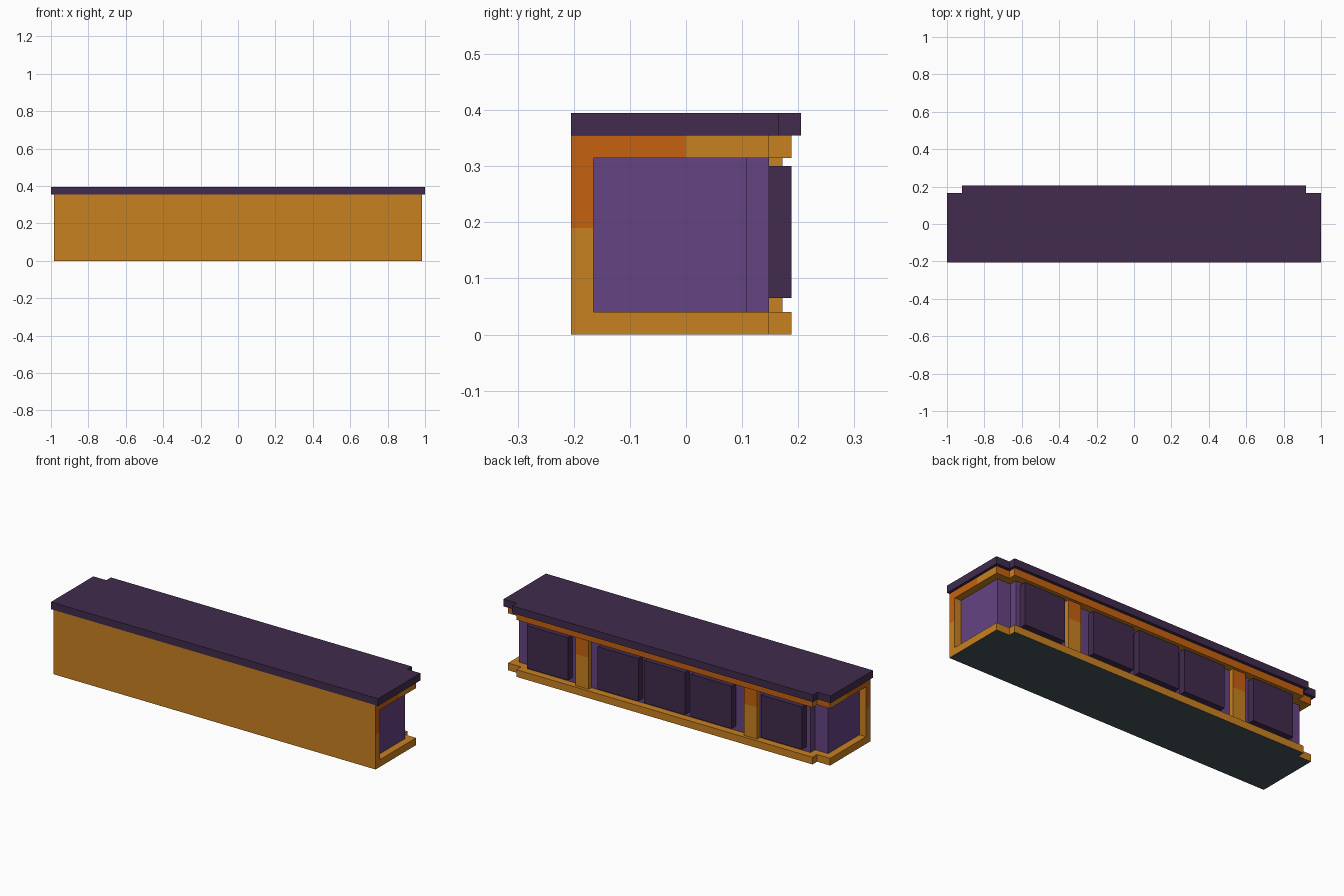
import bpy, bmesh
from mathutils import Vector

if "Cube" in bpy.data.objects:
    bpy.data.objects.remove(bpy.data.objects["Cube"])


def material(name, hex_colour):
    def lin(c):
        c /= 255
        return c / 12.92 if c <= 0.04045 else ((c + 0.055) / 1.055) ** 2.4
    m = bpy.data.materials.new(name)
    m.diffuse_color = (*[lin(int(hex_colour[i:i + 2], 16)) for i in (0, 2, 4)], 1)
    m.use_nodes = True
    m.node_tree.nodes["Principled BSDF"].inputs["Base Color"].default_value = m.diffuse_color
    return m


ORANGE = material("light orange", "C98120")
RUST = material("dark orange", "C5610E")
PURPLE = material("purple", "654383")
PLUM = material("dark plum", "412B4D")
SLATE = material("slate underside", "46525C")


def prism(name, outline, z0, z1, mats, cut=None, rule=None):
    """Extrude an xy outline; optionally cut by a plane and colour faces by rule."""
    bm = bmesh.new()
    base = bm.faces.new([bm.verts.new((x, y, z0)) for x, y in outline])
    ext = bmesh.ops.extrude_face_region(bm, geom=[base])
    top = [v for v in ext["geom"] if isinstance(v, bmesh.types.BMVert)]
    bmesh.ops.translate(bm, verts=top, vec=(0, 0, z1 - z0))
    bmesh.ops.recalc_face_normals(bm, faces=bm.faces[:])
    if cut:
        geom = bm.verts[:] + bm.edges[:] + bm.faces[:]
        bmesh.ops.bisect_plane(bm, geom=geom, plane_co=cut[0], plane_no=cut[1])
    if rule:
        bm.normal_update()
        for f in bm.faces:
            f.material_index = rule(f.normal, f.calc_center_median())
    me = bpy.data.meshes.new(name)
    bm.to_mesh(me)
    bm.free()
    for m in mats:
        me.materials.append(m)
    ob = bpy.data.objects.new(name, me)
    bpy.context.collection.objects.link(ob)
    return ob


def rect(x0, x1, y0, y1):
    return [(x0, y0), (x1, y0), (x1, y1), (x0, y1)]


def stepped(half, inner_half, y0, y_step, y1):
    """Rectangle with a notch at both back corners."""
    right = [(half, y0), (half, y_step), (inner_half, y_step), (inner_half, y1)]
    return right + [(-x, y) for x, y in reversed(right)]


Z = Vector((0, 0, 1))
Y = Vector((0, 1, 0))

# Countertop slab
prism("countertop", stepped(1.0, 0.92, -0.205, 0.165, 0.205), 0.355, 0.395, [PLUM])

# Full height front wall, with darker upper halves on its ends
prism("front_wall", rect(-0.985, 0.985, -0.205, -0.165), 0, 0.355, [ORANGE, RUST, SLATE],
      cut=(Z * 0.19, Z),
      rule=lambda n, c: 2 if n.z < -0.5 else int(abs(n.x) > 0.5 and c.z > 0.19))

# Base and upper trim
trim = stepped(0.985, 0.905, -0.165, 0.148, 0.188)
prism("base_trim", trim, 0, 0.04, [ORANGE, SLATE], rule=lambda n, c: int(n.z < -0.5))
prism("upper_trim", trim, 0.315, 0.355, [ORANGE, RUST], cut=(Y * 0, Y),
      rule=lambda n, c: int(n.y > 0.5 or (abs(n.x) > 0.5 and c.y < 0)))

# Recessed core
prism("core", stepped(0.945, 0.865, -0.165, 0.108, 0.148), 0.04, 0.315, [PURPLE])

# Raised panels on the back
for i, x in enumerate((-0.715, -0.285, 0, 0.285, 0.715)):
    prism(f"back_panel_{i + 1}", rect(x - 0.125, x + 0.125, 0.148, 0.188),
          0.065, 0.30, [PLUM])

# Two-tone posts between the panels
for side, x in (("left", -0.515), ("right", 0.515)):
    prism(f"post_{side}", rect(x - 0.04, x + 0.04, 0.148, 0.172), 0.04, 0.315,
          [ORANGE, RUST], cut=(Z * 0.215, Z),
          rule=lambda n, c: int(n.y > 0.5 and c.z > 0.215))
